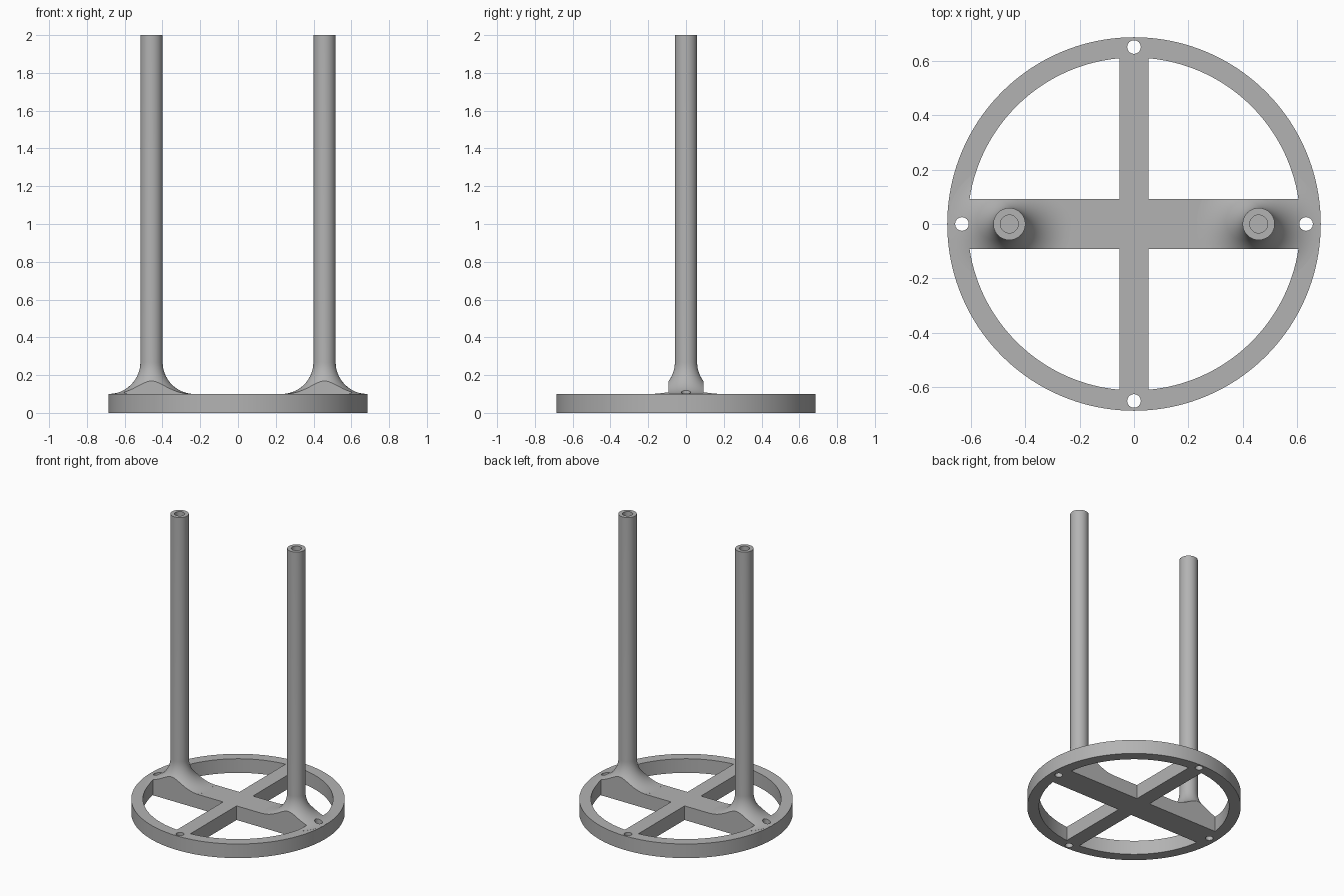
import bpy, bmesh
from math import sin, cos, pi, sqrt, asin

cube = bpy.data.objects.get("Cube")
if cube:
    bpy.data.objects.remove(cube, do_unlink=True)

OUTER, INNER, THICK, TOP = 0.686, 0.611, 0.1, 2.0
BAR_X, BAR_Y = 0.092, 0.053        # half widths of the wide and narrow spokes
POST_X, POST_R, FILLET = 0.458, 0.059, 0.168

grey = bpy.data.materials.new("matte grey")
grey.use_nodes = True
colour = (0.45, 0.45, 0.45, 1)
grey.diffuse_color = colour
grey.node_tree.nodes["Principled BSDF"].inputs["Base Color"].default_value = colour


def finish(name, bm):
    bmesh.ops.recalc_face_normals(bm, faces=bm.faces)
    mesh = bpy.data.meshes.new(name)
    bm.to_mesh(mesh)
    bm.free()
    obj = bpy.data.objects.new(name, mesh)
    bpy.context.collection.objects.link(obj)
    mesh.materials.append(grey)
    return obj


def prism(name, outline, z0, z1):
    bm = bmesh.new()
    face = bm.faces.new([bm.verts.new((x, y, z0)) for x, y in outline])
    new = bmesh.ops.extrude_face_region(bm, geom=[face])["geom"]
    bmesh.ops.translate(bm, vec=(0, 0, z1 - z0),
                        verts=[v for v in new if isinstance(v, bmesh.types.BMVert)])
    return finish(name, bm)


def circle(r, n, cx=0, cy=0):
    return [(cx + r * cos(2 * pi * i / n), cy + r * sin(2 * pi * i / n)) for i in range(n)]


def lathe(name, profile, n, cx):
    bm = bmesh.new()
    rings = [[bm.verts.new((x, y, z)) for x, y in circle(r, n, cx)] for r, z in profile]
    for a, b in zip(rings, rings[1:]):
        for i in range(n):
            j = (i + 1) % n
            bm.faces.new((a[i], a[j], b[j], b[i]))
    bm.faces.new(rings[0])
    bm.faces.new(rings[-1])
    return finish(name, bm)


def combine(target, other, operation):
    mod = target.modifiers.new(operation.title(), "BOOLEAN")
    mod.operation, mod.solver, mod.object = operation, "EXACT", other
    bpy.context.view_layer.objects.active = target
    bpy.ops.object.modifier_apply(modifier=mod.name)
    bpy.data.objects.remove(other, do_unlink=True)


# Round base plate
stand = prism("stand_with_posts", circle(OUTER, 160), 0, THICK)

# Posts flaring into the base through a quarter-round fillet
flare = []
for i in range(17):
    a = pi / 2 * i / 16
    flare.append((POST_R + FILLET * (1 - sin(a)), THICK + 0.0005 + FILLET * (1 - cos(a))))
profile = [(flare[0][0], THICK / 2)] + flare + [(POST_R, TOP)]
for side in (-1, 1):
    combine(stand, lathe("post", profile, 64, side * POST_X), "UNION")

# Four openings between the spokes, which also trim the flares
a0 = asin(BAR_X / INNER)
a1 = pi / 2 - asin(BAR_Y / INNER)
arc = [a0 + (a1 - a0) * i / 32 for i in range(33)]
opening = [(BAR_Y, BAR_X)] + [(INNER * cos(a), INNER * sin(a)) for a in arc]
for sx in (-1, 1):
    for sy in (-1, 1):
        cutter = prism("opening_cutter", [(sx * x, sy * y) for x, y in opening], -0.1, 0.5)
        combine(stand, cutter, "DIFFERENCE")

# Screw holes through the rim and blind bores in the post tops
for side in (-1, 1):
    for x, y in ((side * 0.632, 0), (0, side * 0.65)):
        combine(stand, prism("hole_cutter", circle(0.025, 32, x, y), -0.1, 0.3), "DIFFERENCE")
    bore = prism("bore_cutter", circle(0.033, 32, side * POST_X), TOP - 0.2, TOP + 0.1)
    combine(stand, bore, "DIFFERENCE")

# Smooth shading with crisp edges
bpy.ops.object.select_all(action="DESELECT")
stand.select_set(True)
bpy.context.view_layer.objects.active = stand
bpy.ops.object.shade_smooth_by_angle(angle=pi / 6)
